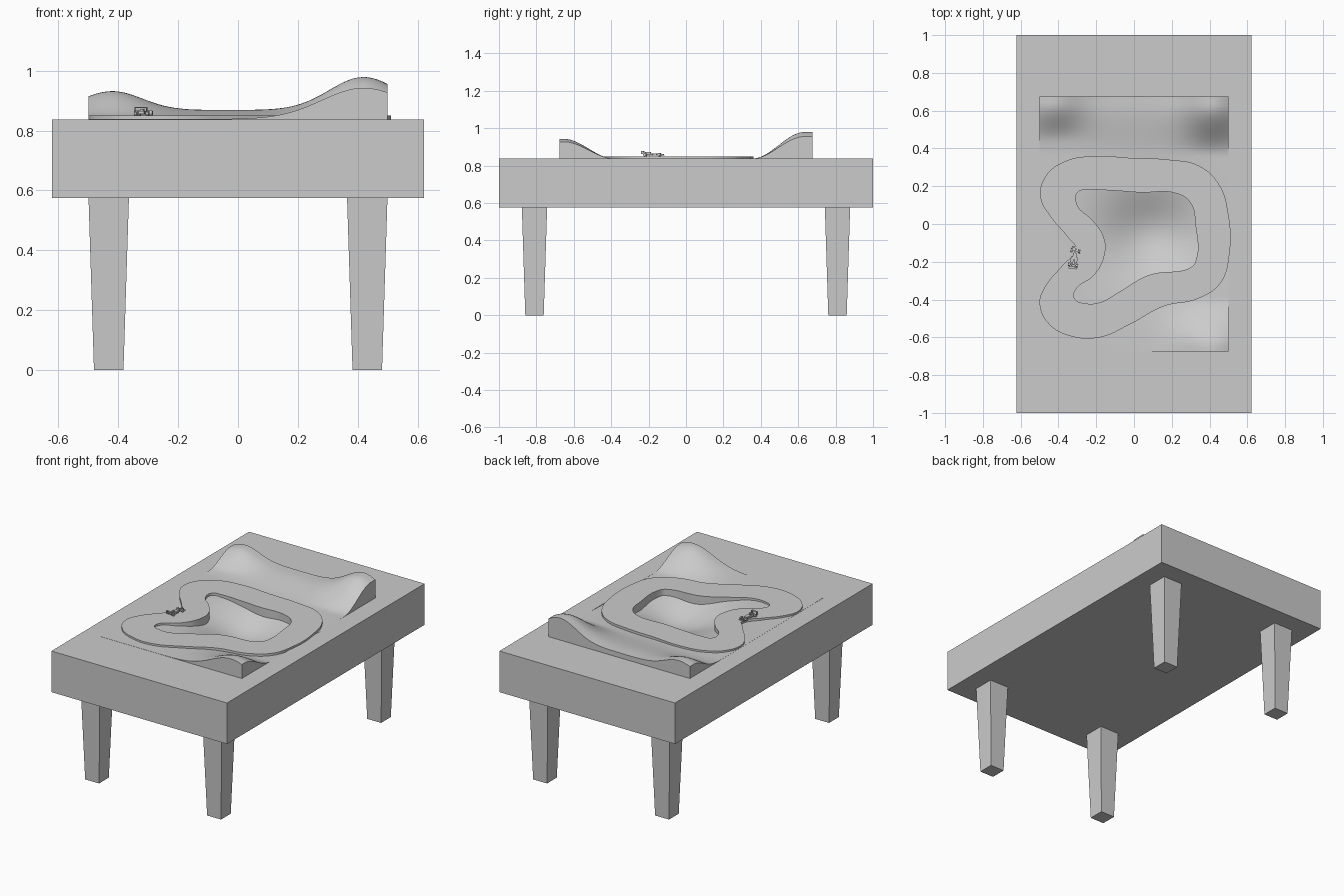
import bpy
import bmesh
from math import exp, radians, pi
from mathutils import Matrix, Vector

cube = bpy.data.objects.get("Cube")
if cube:
    bpy.data.objects.remove(cube, do_unlink=True)

grey = bpy.data.materials.new("plain grey")
grey.use_nodes = True
GREY = (0.6, 0.6, 0.6, 1)
grey.diffuse_color = GREY
grey.node_tree.nodes["Principled BSDF"].inputs["Base Color"].default_value = GREY

TOP = 0.838          # table top height
HALF_X, HALF_Y = 0.5, 0.675   # landscape half size


def finish(name, bm):
    """Turn a bmesh into a grey object."""
    bmesh.ops.recalc_face_normals(bm, faces=bm.faces)
    mesh = bpy.data.meshes.new(name)
    bm.to_mesh(mesh)
    bm.free()
    mesh.materials.append(grey)
    obj = bpy.data.objects.new(name, mesh)
    bpy.context.collection.objects.link(obj)
    return obj


def smooth(obj, angle):
    bpy.ops.object.select_all(action='DESELECT')
    obj.select_set(True)
    bpy.context.view_layer.objects.active = obj
    bpy.ops.object.shade_smooth_by_angle(angle=radians(angle))


def add_box(bm, centre, size):
    matrix = Matrix.Translation(centre) @ Matrix.Diagonal((*size, 1))
    return bmesh.ops.create_cube(bm, size=1, matrix=matrix)["verts"]


# Table top with a recess that holds the landscape
bm = bmesh.new()
add_box(bm, (0, 0, 0.7065), (1.244, 2, 0.263))
lid = max(bm.faces, key=lambda f: f.calc_center_median().z)
bmesh.ops.inset_region(bm, faces=[lid], thickness=0.1)
for v in lid.verts:
    v.co.x = HALF_X if v.co.x > 0 else -HALF_X
    v.co.y = HALF_Y if v.co.y > 0 else -HALF_Y
floor = bmesh.ops.extrude_discrete_faces(bm, faces=[lid])["faces"][0]
for v in floor.verts:
    v.co.z = 0.65
finish("table_top", bm)

# Tapered legs
for side, sx in (("left", 1), ("right", -1)):
    for end, sy in (("front", -1), ("back", 1)):
        bm = bmesh.new()
        for v in add_box(bm, (0, 0, 0.2875), (0.135, 0.135, 0.575)):
            if v.co.z < 0.1:
                v.co.x *= 0.73
                v.co.y *= 0.73
        leg = finish(f"{end}_{side}_leg", bm)
        leg.location = (sx * 0.432, sy * 0.81, 0)


# Landscape: hills along both ends and a hollow in the middle
def ramp(a, b, t):
    t = min(max((t - a) / (b - a), 0), 1)
    return t * t * (3 - 2 * t)


def bell(t, centre, width):
    return exp(-0.5 * ((t - centre) / width) ** 2)


def height(x, y):
    back = ramp(0.36, 0.63, y) * (0.03 + 0.11 * bell(x, 0.42, 0.115))
    back += ramp(0.44, 0.64, y) * 0.063 * bell(x, -0.42, 0.1)
    front = ramp(0.39, 0.65, -y) * 0.104 * bell(x, 0.42, 0.14)
    hollow = 0.11 * bell(x, 0.09, 0.18) * bell(y, -0.05, 0.16)
    return TOP + 0.001 + back + front - hollow


bm = bmesh.new()
bmesh.ops.create_grid(bm, x_segments=60, y_segments=80, size=1)
for v in bm.verts:
    v.co.x *= HALF_X
    v.co.y *= HALF_Y
    v.co.z = height(v.co.x, v.co.y)
rim = [e for e in bm.edges if e.is_boundary]
skirt = bmesh.ops.extrude_edge_only(bm, edges=rim)["geom"]
for v in skirt:
    if isinstance(v, bmesh.types.BMVert):
        v.co.z = TOP - 0.01
landscape = finish("landscape", bm)
smooth(landscape, 50)

# Race track: a closed band between two outlines (hundredths of a unit)
OUTER = [(-21, 36), (-37, 33), (-47, 25), (-49.5, 14), (-45, 5), (-35, -7),
         (-31, -13), (-38, -22), (-47, -33), (-50, -42), (-45, -53),
         (-33, -59.5), (-18, -60), (-2, -53), (16, -43.5), (34, -39.5),
         (46, -31), (50.5, -16), (50, 5), (45, 21), (34, 31), (19, 34), (-2, 35)]
INNER = [(-23, 18), (-30, 16.5), (-30, 10), (-22, 2), (-16, -7), (-15.5, -16),
         (-21, -27), (-31, -35), (-31.5, -39.5), (-26, -42), (-18, -41.5),
         (-8, -36), (8, -27), (30, -23), (32.5, -20), (32.5, 0), (30, 11),
         (23, 16), (3, 16.7), (-13, 17.8)]
curve = bpy.data.curves.new("track", 'CURVE')
curve.dimensions = '2D'
curve.fill_mode = 'BOTH'
curve.resolution_u = 8
curve.extrude = 0.045
for outline in (OUTER, INNER):
    spline = curve.splines.new('BEZIER')
    spline.bezier_points.add(len(outline) - 1)
    spline.use_cyclic_u = True
    for point, (x, y) in zip(spline.bezier_points, outline):
        point.co = (x / 100, y / 100, 0)
        point.handle_left_type = point.handle_right_type = 'AUTO'
curve.materials.append(grey)
track = bpy.data.objects.new("track", curve)
bpy.context.collection.objects.link(track)
track.location.z = 0.85 - curve.extrude
bpy.ops.object.select_all(action='DESELECT')
track.select_set(True)
bpy.context.view_layer.objects.active = track
bpy.ops.object.convert(target='MESH')
smooth(bpy.context.view_layer.objects.active, 30)

# Small open-wheel racing car, nose towards +y before turning
bm = bmesh.new()
body = add_box(bm, (0, -0.012, 0.01), (0.02, 0.07, 0.01))
nose = add_box(bm, (0, 0.035, 0.008), (0.01, 0.05, 0.006))
for v in nose:
    if v.co.y > 0.035:
        v.co.x *= 0.6
add_box(bm, (0, -0.025, 0.018), (0.01, 0.03, 0.01))         # engine cover
add_box(bm, (0, 0.055, 0.005), (0.044, 0.01, 0.003))        # front wing
add_box(bm, (0, -0.054, 0.027), (0.042, 0.012, 0.003))      # rear wing
for s in (-1, 1):
    add_box(bm, (s * 0.02, -0.054, 0.02), (0.002, 0.014, 0.018))
    add_box(bm, (s * 0.012, -0.012, 0.009), (0.012, 0.03, 0.009))
for y in (-0.04, 0.036):
    add_box(bm, (0, y, 0.009), (0.04, 0.003, 0.002))        # axles
    for s in (-1, 1):
        place = Matrix.Translation((s * 0.02, y, 0.009)) @ Matrix.Rotation(pi / 2, 4, 'Y')
        bmesh.ops.create_cone(bm, cap_ends=True, segments=14, radius1=0.009,
                              radius2=0.009, depth=0.01, matrix=place)
car = finish("racing_car", bm)
car.location = Vector((-0.316, -0.178, 0.85))
car.rotation_euler.z = radians(-9)
